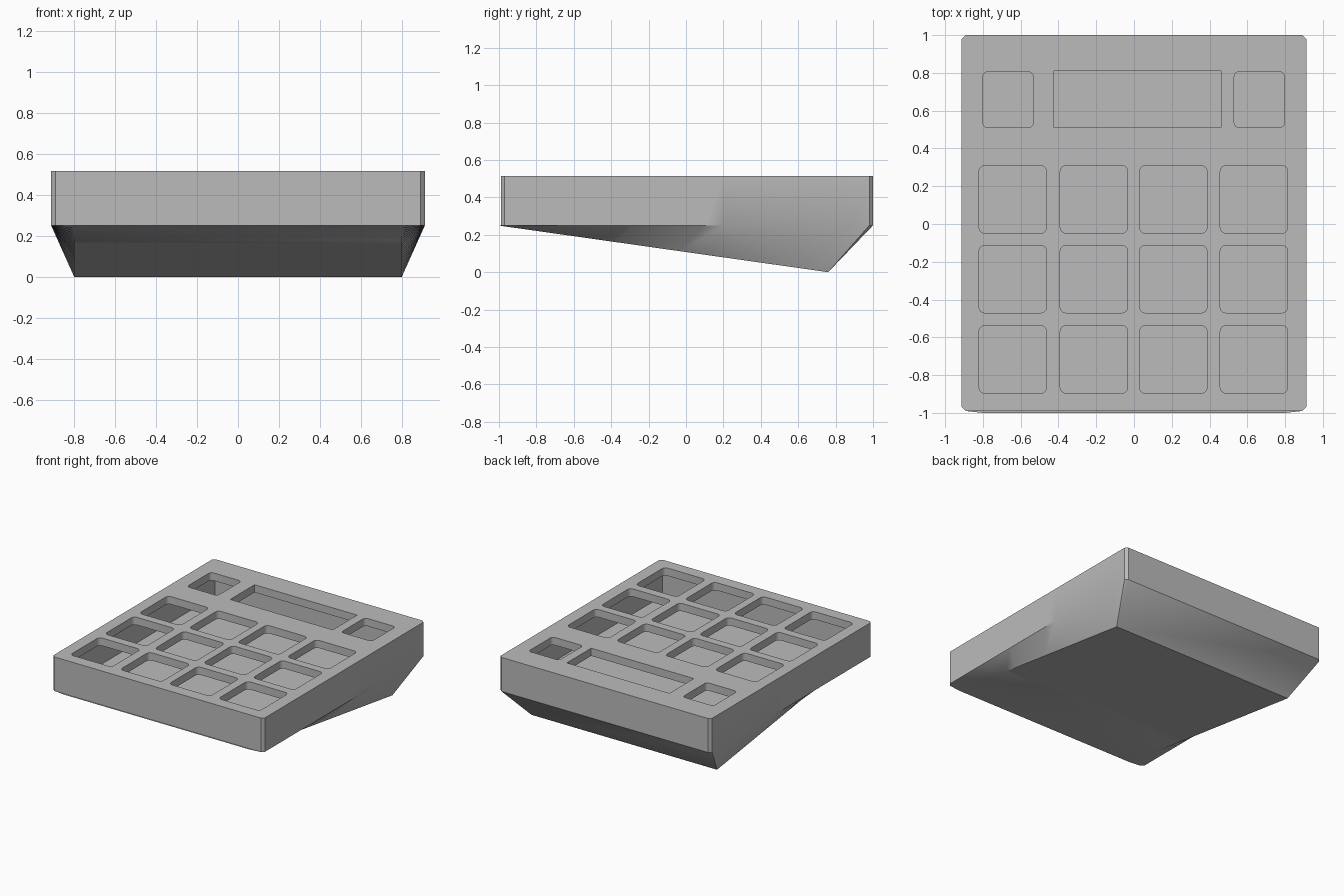
import bpy, bmesh, math
from mathutils import Matrix

cube = bpy.data.objects.get("Cube")
if cube:
    bpy.data.objects.remove(cube, do_unlink=True)

grey = bpy.data.materials.new("plain_grey")
grey.use_nodes = True
colour = (0.5, 0.5, 0.5, 1)
grey.diffuse_color = colour
grey.node_tree.nodes["Principled BSDF"].inputs["Base Color"].default_value = colour


def add_object(name, bm):
    bmesh.ops.remove_doubles(bm, verts=bm.verts, dist=1e-5)
    bmesh.ops.recalc_face_normals(bm, faces=bm.faces)
    mesh = bpy.data.meshes.new(name)
    bm.to_mesh(mesh)
    bm.free()
    mesh.materials.append(grey)
    obj = bpy.data.objects.new(name, mesh)
    bpy.context.scene.collection.objects.link(obj)
    return obj


def skin(bm, lower, upper):
    """Quads between two closed rings, skipping collapsed corners."""
    for i in range(len(lower)):
        j = (i + 1) % len(lower)
        pts = list(dict.fromkeys((lower[i], lower[j], upper[j], upper[i])))
        if len(pts) > 2:
            bm.faces.new([bm.verts.new(p) for p in pts])


def cap(bm, ring):
    bm.faces.new([bm.verts.new(p) for p in dict.fromkeys(ring)])


def wedge_box(name, half, front, back, foot, ridge, rim_z, top):
    """Chamfered box standing on a wedge that deepens towards the back."""
    c, lip, steps = 0.02, 0.01, 20
    rim, base = [], []
    for i in range(steps + 1):
        t = i / steps
        rim.append((half, front + c + t * (back - front - 2 * c)))
        base.append((foot, front - lip + t * (ridge - front + lip),
                     (1 - t) * (rim_z - 0.001)))
    # back and front chamfer corners share the ends of the foot line
    rim = [(half - c, front)] + rim + [(half - c, back)]
    base = [base[0]] + base + [base[-1]]
    rim += [(-x, y) for x, y in reversed(rim)]
    base += [(-x, y, z) for x, y, z in reversed(base)]
    middle = [(x, y, rim_z) for x, y in rim]
    upper = [(x, y, top) for x, y in rim]
    bm = bmesh.new()
    skin(bm, base, middle)
    skin(bm, middle, upper)
    cap(bm, base)
    cap(bm, upper)
    return add_object(name, bm)


def add_hole(bm, x, y, w, d, r):
    ring = []
    for k, (sx, sy) in enumerate(((1, 1), (-1, 1), (-1, -1), (1, -1))):
        for s in range(5 if r else 1):
            a = math.radians(90 * k + 22.5 * s)
            ring.append((x + sx * (w / 2 - r) + r * math.cos(a),
                         y + sy * (d / 2 - r) + r * math.sin(a)))
    low = [(px, py, 0.42) for px, py in ring]
    high = [(px, py, 0.6) for px, py in ring]
    skin(bm, low, high)
    cap(bm, low)
    cap(bm, high)


# Outer case
case = wedge_box("case", 0.912, -0.99, 1.0, 0.8, 0.76, 0.25, 0.515)

# Level-floored cavity under the top plate
floor_z, ceiling_z = 0.26, 0.455
bm = bmesh.new()
bmesh.ops.create_cube(bm, size=1, matrix=Matrix.Translation(
    (0, 0.005, (floor_z + ceiling_z) / 2)) @ Matrix.Diagonal(
    (1.724, 1.89, ceiling_z - floor_z, 1)))
cavity = add_object("cavity_cutter", bm)

# Key, knob and screen openings
bm = bmesh.new()
for x in (-0.642, -0.212, 0.208, 0.635):
    for y in (0.13, -0.292, -0.717):
        add_hole(bm, x, y, 0.357, 0.357, 0.03)
for x in (-0.667, 0.663):
    add_hole(bm, x, 0.658, 0.265, 0.295, 0.025)
add_hole(bm, 0.018, 0.66, 0.885, 0.3, 0)
openings = add_object("openings_cutter", bm)

# Cut the case, then drop the cutters
for cutter in (cavity, openings):
    cutter.hide_render = True
    mod = case.modifiers.new(cutter.name, 'BOOLEAN')
    mod.operation = 'DIFFERENCE'
    mod.solver = 'EXACT'
    mod.object = cutter
graph = bpy.context.evaluated_depsgraph_get()
result = bpy.data.meshes.new_from_object(case.evaluated_get(graph))
case.modifiers.clear()
case.data = result
for cutter in (cavity, openings):
    bpy.data.objects.remove(cutter, do_unlink=True)

# Smooth only the gently twisted sides and rounded opening corners
bpy.context.view_layer.objects.active = case
case.select_set(True)
bpy.ops.object.shade_smooth_by_angle(angle=math.radians(35))
